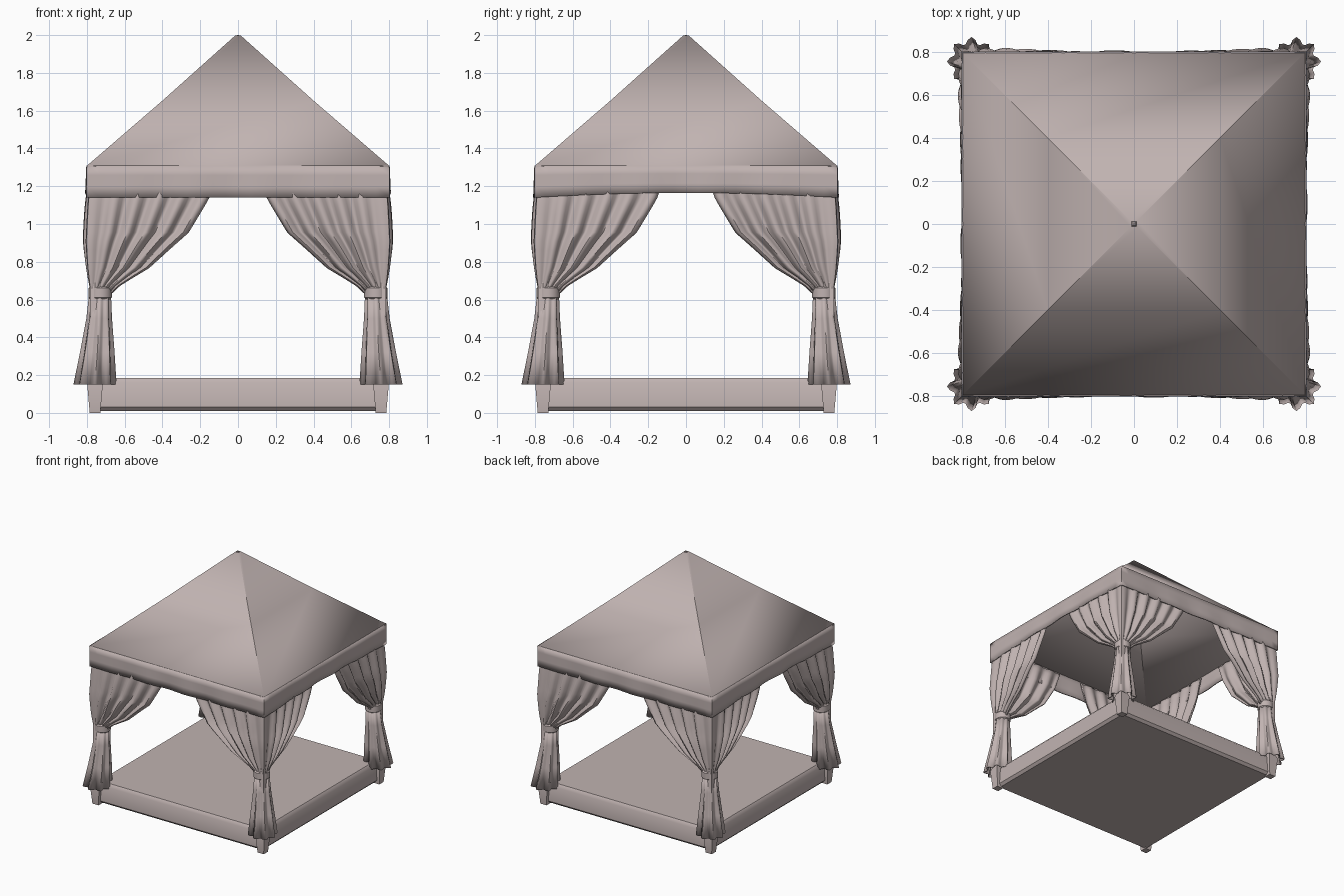
import bpy, bmesh, math

if "Cube" in bpy.data.objects:
    bpy.data.objects.remove(bpy.data.objects["Cube"])

mat = bpy.data.materials.new("mauve_grey_cloth")
mat.diffuse_color = (0.53, 0.45, 0.44, 1)
mat.use_nodes = True
mat.node_tree.nodes["Principled BSDF"].inputs["Base Color"].default_value = mat.diffuse_color


def make(name, rows, closed=False, cap=False, mirror=False, thick=0, angle=40):
    """Skin a list of equal-length point rows into a surface object."""
    bm = bmesh.new()
    grid = [[bm.verts.new(p) for p in r] for r in rows]
    n = len(rows[0])
    for a, b in zip(grid, grid[1:]):
        for i in range(n if closed else n - 1):
            j = (i + 1) % n
            bm.faces.new((a[i], a[j], b[j], b[i]))
    if cap:
        bm.faces.new(grid[0])
        bm.faces.new(grid[-1])
    bmesh.ops.remove_doubles(bm, verts=bm.verts, dist=1e-5)
    bmesh.ops.recalc_face_normals(bm, faces=bm.faces)
    me = bpy.data.meshes.new(name)
    bm.to_mesh(me)
    bm.free()
    me.materials.append(mat)
    ob = bpy.data.objects.new(name, me)
    bpy.context.collection.objects.link(ob)
    if thick:
        m = ob.modifiers.new("thickness", "SOLIDIFY")
        m.thickness = thick
        m.offset = 0
    if mirror:
        m = ob.modifiers.new("mirror", "MIRROR")
        m.use_axis = (True, True, False)
    bpy.ops.object.select_all(action='DESELECT')
    ob.select_set(True)
    bpy.context.view_layer.objects.active = ob
    bpy.ops.object.shade_smooth_by_angle(angle=math.radians(angle))
    return ob


def square(h, z, c=0.0):
    return [(c - h, c - h, z), (c + h, c - h, z), (c + h, c + h, z), (c - h, c + h, z)]


def lerp(table, z):
    """Interpolate a value from (z, value) pairs listed top down."""
    for (z0, v0), (z1, v1) in zip(table, table[1:]):
        if z >= z1:
            return v0 + (v1 - v0) * (z0 - z) / (z0 - z1)
    return table[-1][1]


# Floor platform with softened edges
make("floor_platform", [square(h, z) for h, z in
     [(0.745, 0.01), (0.765, 0.03), (0.765, 0.16), (0.745, 0.185)]],
     closed=True, cap=True)

# Corner posts with wider feet
make("corner_posts", [square(h, z, 0.757) for h, z in
     [(0.028, 0), (0.042, 0.16), (0.026, 0.2), (0.026, 1.29)]],
     closed=True, cap=True, mirror=True)

# Pyramid canopy roof, hollow underneath
make("canopy_roof", [square(0.8, 1.3), square(0.4, 1.645), square(0.012, 1.992)],
     closed=True, cap=False, thick=0.014, angle=25)
make("roof_peak", [square(0.022, 1.978), square(0.004, 2.0)], closed=True, cap=True)


# Valance hanging round the roof edge, lightly rippled with an arched hem
def valance_row(k):
    pts = []
    n = 24
    for side in range(4):
        for i in range(n):
            t = -1 + 2 * i / n
            out = 0.797 + 0.007 * k * math.sin(t * 14) * (1 - t * t)
            hem = 1.14 + (0.025 * (1 - t * t) if side % 2 else 0)
            z = 1.31 + (hem - 1.31) * k
            x, y = t * 0.797, -out
            for _ in range(side):
                x, y = -y, x
            pts.append((x, y, z))
    return pts


make("valance", [valance_row(k) for k in (0, 0.3, 0.65, 1)], closed=True, thick=0.012)

# Upper curtains: pleated sheets wrapped round each corner and gathered to the tie
arm = [(1.28, 0.67), (1.13, 0.63), (0.95, 0.53), (0.77, 0.32), (0.68, 0.16), (0.63, 0.10)]
wall = [(1.28, 0.775), (1.1, 0.79), (0.9, 0.80), (0.75, 0.79), (0.63, 0.775)]
rows = []
for r in range(15):
    z = 1.28 - 0.65 * r / 14
    a, d = lerp(arm, z), lerp(wall, z)
    row = []
    for i in range(-40, 41):
        u = abs(i) / 40
        fade = min(1, 4 * u)
        amp = 0.006 + 0.016 * math.sin(math.pi * min(1, r / 13))
        p = d + amp * fade * math.sin(u * 34 + 0.6) - 0.04 * u * u * r / 14
        q = d - a * u
        row.append((p, q, z) if i < 0 else (q, p, z))
    rows.append(row)
make("upper_curtains", rows, mirror=True, thick=0.008, angle=60)


# Lower curtains: pleated skirts flaring below the tie
def ring(r, z, c, amp, n=40):
    pts = []
    for i in range(n):
        t = math.tau * i / n
        q = r * (1 + amp * math.cos(8 * (t - math.pi / 4)))
        pts.append((c + q * math.cos(t), c + q * math.sin(t), z))
    return pts


make("lower_curtains", [ring(r, z, c, amp) for r, z, c, amp in
     [(0.05, 0.64, 0.73, 0.08), (0.058, 0.5, 0.735, 0.12),
      (0.077, 0.32, 0.745, 0.15), (0.095, 0.15, 0.757, 0.17)]],
     closed=True, mirror=True, thick=0.006, angle=60)

# Tie bands holding the curtains to the posts
make("curtain_ties", [ring(r, z, 0.73, 0) for r, z in
     [(0.05, 0.60), (0.062, 0.61), (0.062, 0.66), (0.05, 0.67)]],
     closed=True, mirror=True)
